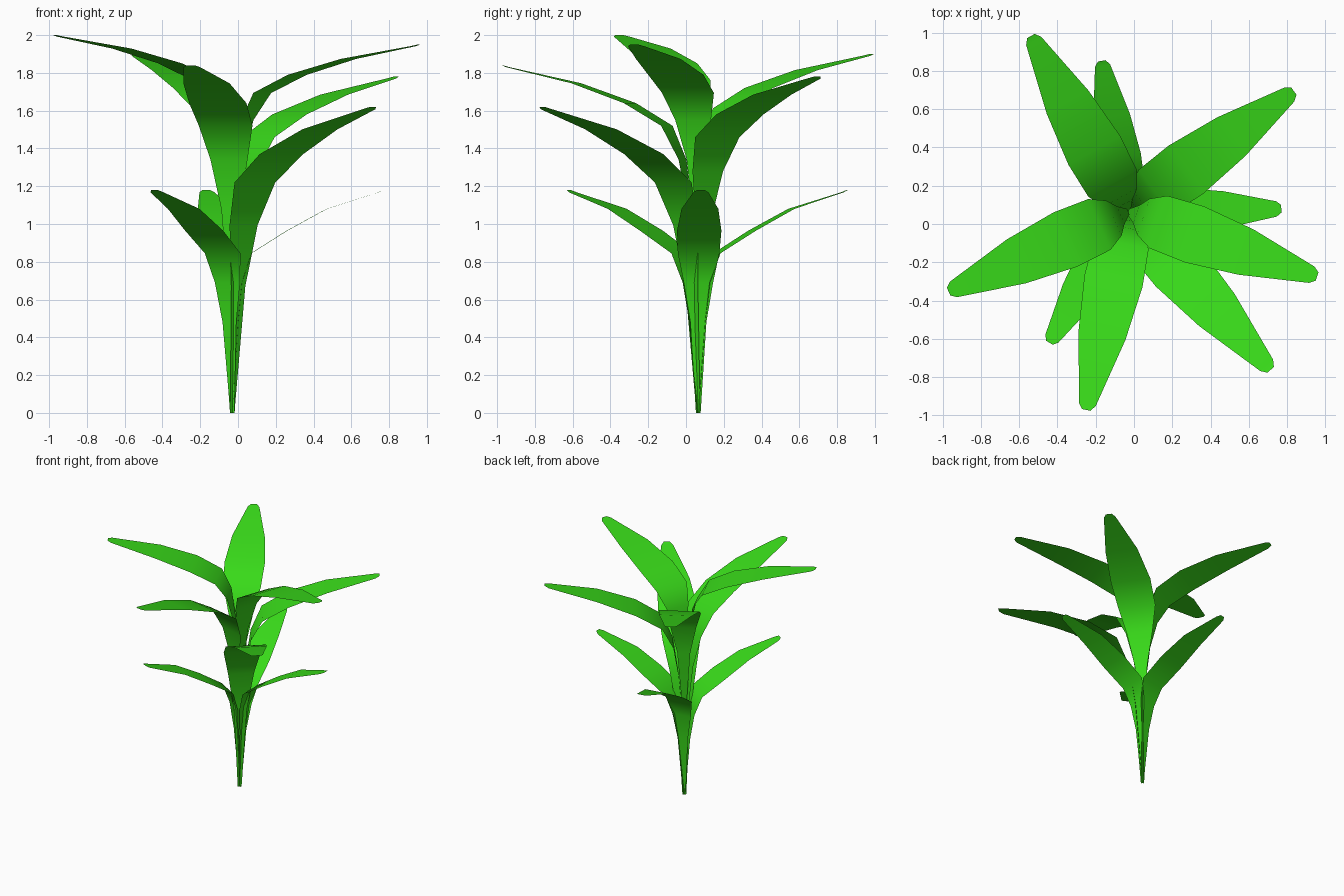
import bpy
from math import cos, sin, radians

if "Cube" in bpy.data.objects:
    bpy.data.objects.remove(bpy.data.objects["Cube"])

mat = bpy.data.materials.new("leaf_green")
mat.diffuse_color = (0.04, 0.70, 0.01, 1)
mat.use_nodes = True
mat.node_tree.nodes["Principled BSDF"].inputs["Base Color"].default_value = mat.diffuse_color
BASE = (-0.03, 0.065)

# blade sections from root to tip: radius, drop below the tip, full width
SMALL = [(0.0, 1.18, 0.025), (0.03, 0.70, 0.085), (0.05, 0.49, 0.155),
         (0.10, 0.335, 0.22), (0.29, 0.215, 0.235), (0.50, 0.10, 0.195),
         (0.775, 0.012, 0.08), (0.80, 0.0, 0.04)]
LARGE = [(0.0, 1.30, 0.03), (0.045, 0.76, 0.10), (0.085, 0.50, 0.20),
         (0.17, 0.32, 0.29), (0.37, 0.20, 0.31), (0.66, 0.095, 0.25),
         (1.03, 0.010, 0.09), (1.06, 0.0, 0.045)]


def leaf(name, sections, angle, tip_z, reach=1.0, steep=1.0):
    """Flat curved blade growing outward from the plant's centre."""
    a = radians(angle)
    verts, faces = [], []
    for r, drop, w in sections:
        z = max(0.0, tip_z - drop * steep)
        for side in (-0.5, 0.5):
            x, y = r * reach, side * w
            verts.append((BASE[0] + x * cos(a) - y * sin(a),
                          BASE[1] + x * sin(a) + y * cos(a), z))
    for i in range(len(sections) - 1):
        k = 2 * i
        faces.append((k, k + 2, k + 3, k + 1))
    me = bpy.data.meshes.new(name)
    me.from_pydata(verts, [], faces)
    me.polygons.foreach_set("use_smooth", [True] * len(faces))
    me.materials.append(mat)
    ob = bpy.data.objects.new(name, me)
    bpy.context.collection.objects.link(ob)


# lower whorl of three small leaves
for i, ang in enumerate((1, 100, 239)):
    leaf(f"lower_leaf_{i + 1}", SMALL, ang, 1.18)

# upper spiral of large leaves: angle, tip height, reach, steepness
UPPER = [(-48, 1.62, 1.05, 1.25), (36, 1.78, 1.01, 1.0), (258, 1.84, 1.0, 1.0),
         (119, 1.90, 0.99, 0.9), (-19, 1.95, 0.985, 0.8), (204, 2.0, 0.97, 0.75)]
for i, (ang, z, reach, steep) in enumerate(UPPER):
    leaf(f"upper_leaf_{i + 1}", LARGE, ang, z, reach, steep)
